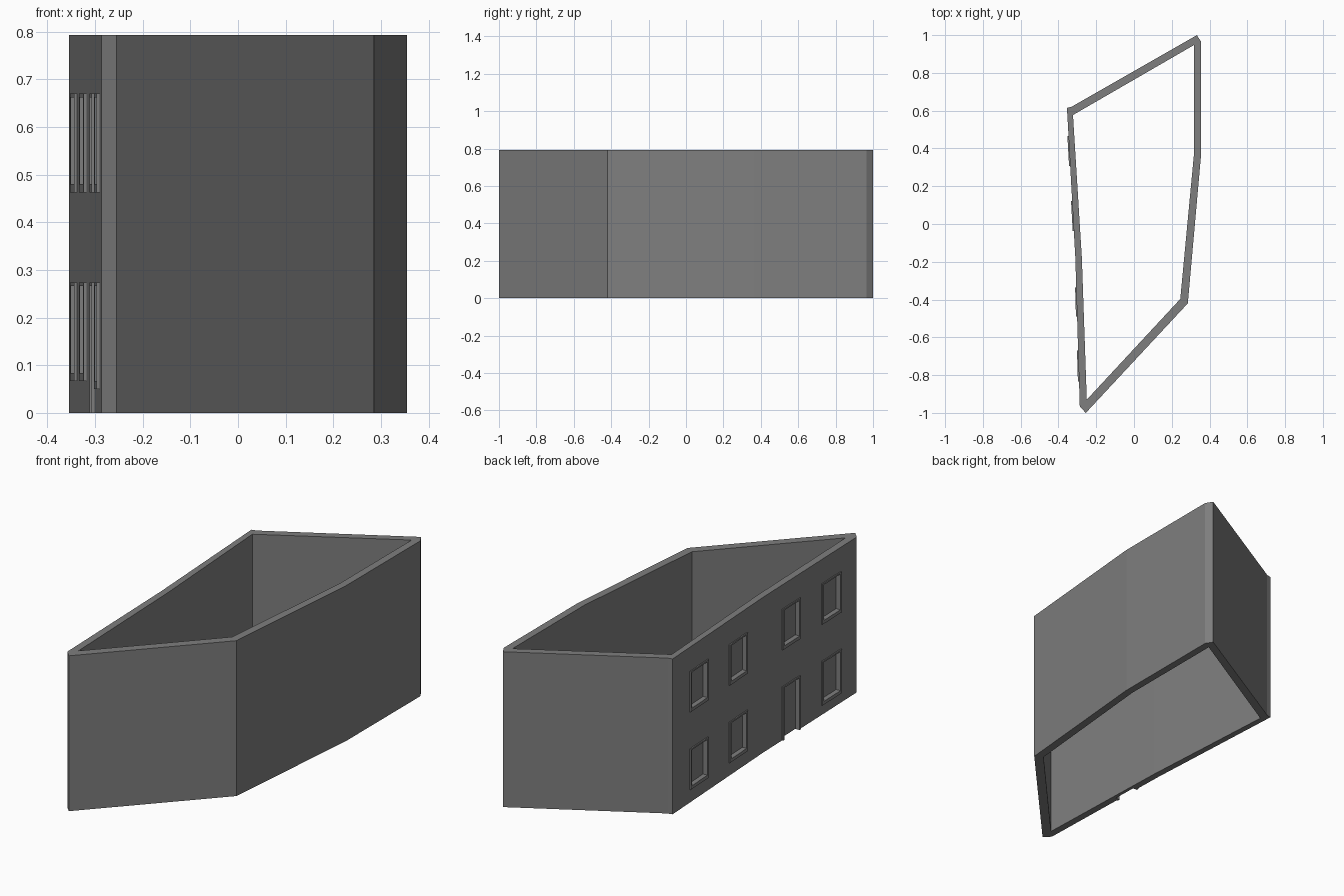
import bpy, bmesh
from mathutils import Vector

cube = bpy.data.objects.get("Cube")
if cube:
    bpy.data.objects.remove(cube, do_unlink=True)

HEIGHT = 0.793
RECESS = 0.018   # depth of openings into the wall
PROUD = 0.006    # how far frames stand out

grey = bpy.data.materials.new("wall grey")
grey.use_nodes = True
GREY = (0.21, 0.21, 0.21, 1)
grey.diffuse_color = GREY
grey.node_tree.nodes["Principled BSDF"].inputs["Base Color"].default_value = GREY


def make_object(name, bm):
    bmesh.ops.recalc_face_normals(bm, faces=bm.faces)
    mesh = bpy.data.meshes.new(name)
    bm.to_mesh(mesh)
    bm.free()
    mesh.materials.append(grey)
    obj = bpy.data.objects.new(name, mesh)
    bpy.context.collection.objects.link(obj)
    return obj


# Ring of walls: outer corner and matching inner corner, clockwise from back left
back_left, kink_left = (-0.355, 0.615), (-0.3105, -0.18)
front_left = (-0.287, -0.967)
plan = [
    (back_left, (-0.323, 0.577)),
    ((-0.33, 0.621), (-0.323, 0.577)),
    ((0.333, 1.0), (0.317, 0.947)),
    ((0.355, 0.965), (0.317, 0.947)),
    ((0.355, 0.365), (0.317, 0.365)),
    ((0.285, -0.42), (0.245, -0.397)),
    ((-0.255, -1.0), (-0.25, -0.93)),
    (front_left, (-0.25, -0.93)),
    (kink_left, (-0.276, -0.18)),
]
bm = bmesh.new()
rings = []
for outer, inner in plan:
    rings.append([bm.verts.new((*p, z)) for p, z in
                  ((outer, 0), (outer, HEIGHT), (inner, HEIGHT), (inner, 0))])
for a, b in zip(rings, rings[1:] + rings[:1]):
    for i in range(4):
        j = (i + 1) % 4
        bm.faces.new((a[i], a[j], b[j], b[i]))
bmesh.ops.remove_doubles(bm, verts=bm.verts, dist=0.0005)
walls = make_object("walls", bm)


def add_box(bm, start, end, y0, y1, z0, z1, d0, d1):
    """Box lying along a wall line, between y0 and y1, from depth d0 to d1."""
    start, end = Vector(start), Vector(end)
    along = end - start
    outward = Vector((along.y, -along.x)).normalized()

    def corner(y, z, d):
        p = start + along * ((y - start.y) / along.y) + outward * d
        return bm.verts.new((p.x, p.y, z))

    v = [corner(y, z, d) for y in (y0, y1) for z in (z0, z1) for d in (d0, d1)]
    for q in ((0, 1, 3, 2), (4, 5, 7, 6), (0, 1, 5, 4),
              (2, 3, 7, 6), (0, 2, 6, 4), (1, 3, 7, 5)):
        bm.faces.new([v[i] for i in q])


# Openings: name, wall line, y range, z range
back_line, front_line = (back_left, kink_left), (kink_left, front_left)
columns = [("first", back_line, 0.465, 0.307), ("second", back_line, 0.122, -0.037),
           ("third", front_line, -0.337, -0.489), ("fourth", front_line, -0.67, -0.833)]
openings = []
for label, line, y0, y1 in columns:
    openings.append((f"upper_window_frame_{label}", line, y0, y1, 0.463, 0.67))
    if label == "third":
        openings.append(("door_frame", line, y0, y1, 0, 0.274))
    else:
        low = 0.05 if label == "fourth" else 0.067
        openings.append((f"lower_window_frame_{label}", line, y0, y1, low, 0.274))

SIDE, TOP, SILL = 0.012, 0.008, 0.017
cut = bmesh.new()
for name, (start, end), y0, y1, z0, z1 in openings:
    door = z0 == 0
    sill = 0 if door else SILL
    # Recess cutter
    add_box(cut, start, end, y0 - SIDE, y1 + SIDE,
            -0.05 if door else z0 + sill, z1 - TOP, -RECESS, 0.03)
    # Surround bars
    frame = bmesh.new()
    add_box(frame, start, end, y0, y0 - SIDE, z0, z1, -0.002, PROUD)
    add_box(frame, start, end, y1 + SIDE, y1, z0, z1, -0.002, PROUD)
    add_box(frame, start, end, y0 - SIDE, y1 + SIDE, z1 - TOP, z1, -0.002, PROUD)
    if not door:
        add_box(frame, start, end, y0 - SIDE, y1 + SIDE, z0, z0 + sill, -0.002, PROUD)
    make_object(name, frame)

# Cut the recesses, then drop the cutter
cutter = make_object("opening_cutter", cut)
cutter.hide_render = True
mod = walls.modifiers.new("openings", "BOOLEAN")
mod.operation = "DIFFERENCE"
mod.solver = "EXACT"
mod.object = cutter
bpy.context.view_layer.objects.active = walls
bpy.ops.object.modifier_apply(modifier=mod.name)
bpy.data.objects.remove(cutter, do_unlink=True)
